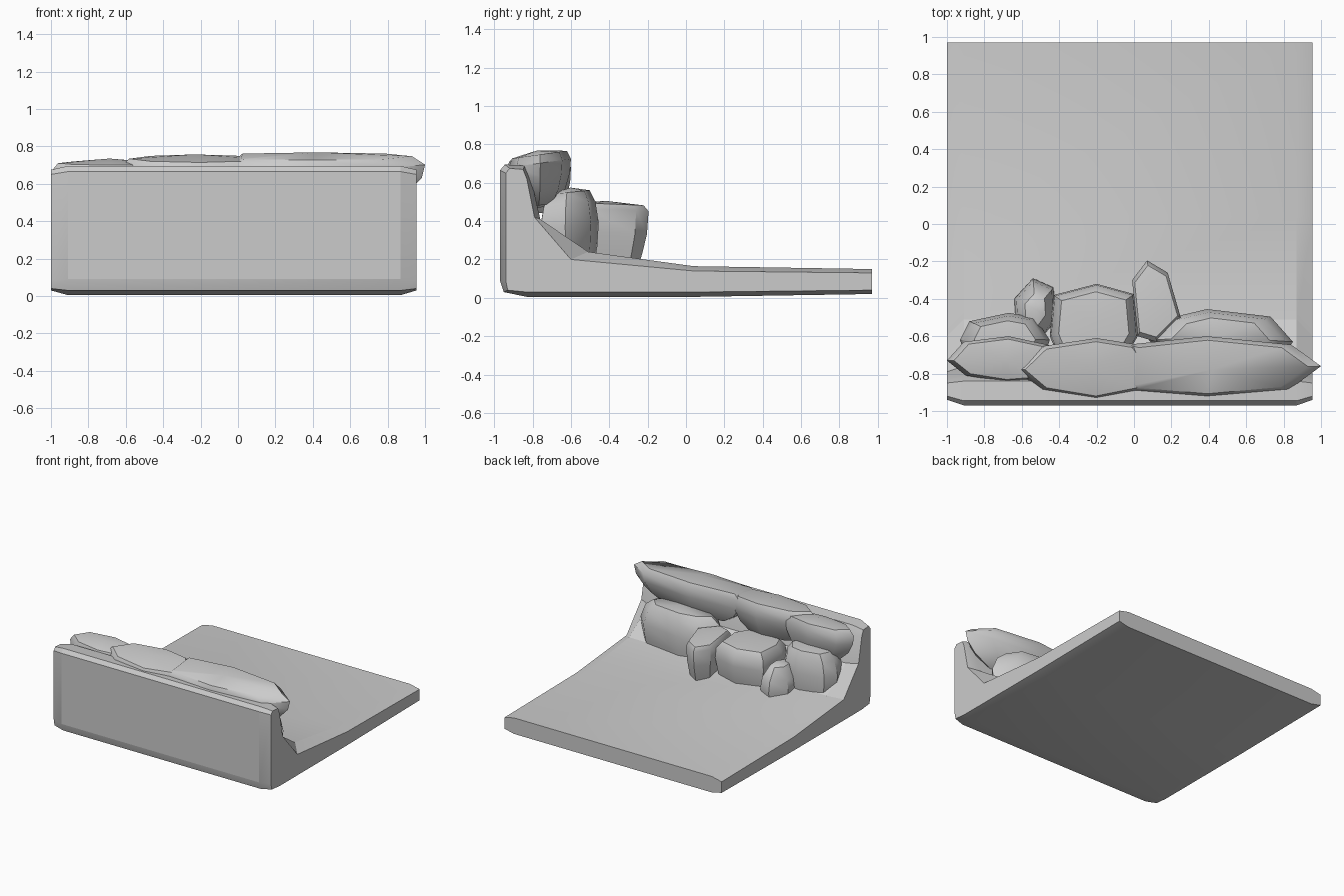
import bpy, bmesh, math

cube = bpy.data.objects.get("Cube")
if cube:
    bpy.data.objects.remove(cube, do_unlink=True)

stone = bpy.data.materials.new("light grey stone")
stone.use_nodes = True
stone.diffuse_color = (0.6, 0.6, 0.6, 1)
stone.node_tree.nodes["Principled BSDF"].inputs["Base Color"].default_value = (0.6, 0.6, 0.6, 1)


def loft(name, rings, angle, peak=None):
    """Skin equal-length closed rings, cap both ends (last one to a peak if given)."""
    bm = bmesh.new()
    loops = [[bm.verts.new(p) for p in ring] for ring in rings]
    n = len(loops[0])
    for a, b in zip(loops, loops[1:]):
        for i in range(n):
            j = (i + 1) % n
            bm.faces.new((a[i], a[j], b[j], b[i]))
    bm.faces.new(loops[0][::-1])
    if peak:
        tip = bm.verts.new(peak)
        for i in range(n):
            bm.faces.new((loops[-1][i], loops[-1][(i + 1) % n], tip))
    else:
        bm.faces.new(loops[-1])
    bmesh.ops.recalc_face_normals(bm, faces=bm.faces)
    mesh = bpy.data.meshes.new(name)
    bm.to_mesh(mesh)
    bm.free()
    obj = bpy.data.objects.new(name, mesh)
    bpy.context.collection.objects.link(obj)
    mesh.materials.append(stone)
    bpy.ops.object.select_all(action='DESELECT')
    obj.select_set(True)
    bpy.context.view_layer.objects.active = obj
    bpy.ops.object.shade_smooth_by_angle(angle=math.radians(angle))
    return obj


# Wall and ramp: full side profile in the middle, smaller one at both ends (y, z)
full = [(-.97, .09), (-.97, .665), (-.945, .695), (-.84, .69), (-.81, .63), (-.76, .41),
        (-.51, .24), (.04, .165), (.97, .15), (.97, .02), (.04, .005), (-.83, .005), (-.95, .03)]
ends = [(-.94, .09), (-.94, .65), (-.92, .675), (-.85, .67), (-.83, .62), (-.79, .42),
        (-.6, .2), (.04, .14), (.97, .13), (.97, .04), (.04, .03), (-.83, .03), (-.93, .04)]
loft("wall_and_ramp", [[(x, y, z) for y, z in prof] for x, prof in
     ((-1, ends), (-.91, full), (.87, full), (.955, ends))], 18)


def rock(name, plan, levels, top, tilt=0.0):
    """Boulder from a plan outline; levels are (z, scale), tilt raises the rear."""
    cx = sum(p[0] for p in plan) / len(plan)
    cy = sum(p[1] for p in plan) / len(plan)
    rings = [[(cx + (x - cx) * s, cy + (y - cy) * s, z + tilt * (y - cy) * s)
              for x, y in plan] for z, s in levels]
    loft(name, rings, 42, (cx, cy, top))


# Long stones along the top of the wall
cap = [(.47, .6), (.54, .84), (.62, .97), (.69, 1), (.735, .88)]
rock("cap_stone_right", [(-1, -.73), (-.91, -.63), (-.67, -.6), (-.44, -.65), (-.4, -.75),
     (-.5, -.83), (-.68, -.845), (-.9, -.81)],
     [(z - .025, s) for z, s in cap], .735, .1)
rock("cap_stone_middle", [(-.63, -.78), (-.5, -.655), (-.2, -.61), (.02, -.645), (.1, -.75),
     (.05, -.89), (-.2, -.94), (-.5, -.89)], cap, .757, .14)
rock("cap_stone_left", [(-.04, -.87), (-.03, -.645), (.39, -.6), (.84, -.645), (1, -.76),
     (.83, -.885), (.39, -.925), (-.02, -.89)],
     [(z + .01, s) for z, s in cap], .768, .14)

# Boulders at the foot of the wall
foot = [(.16, .85), (.25, .95), (.37, 1), (.48, .88), (.54, .68)]
rock("foot_boulder_right", [(-.93, -.62), (-.88, -.52), (-.67, -.475), (-.53, -.5),
     (-.45, -.62), (-.5, -.76), (-.88, -.76)], foot, .55)
rock("foot_boulder_middle", [(-.45, -.6), (-.43, -.38), (-.2, -.32), (0, -.375), (.02, -.6),
     (-.05, -.72), (-.4, -.72)],
     [(.14, .8), (.24, .92), (.36, 1), (.44, .97), (.49, .8)], .505)
rock("foot_boulder_left", [(.08, -.62), (.2, -.5), (.39, -.455), (.73, -.495), (.85, -.63),
     (.75, -.76), (.2, -.76)], [(z * 1.02, s) for z, s in foot], .575, .1)

# Small stones between the boulders
rock("small_stone_right", [(-.64, -.4), (-.54, -.29), (-.43, -.34), (-.42, -.52), (-.5, -.63),
     (-.63, -.55)], [(.14, .85), (.24, 1), (.33, .9), (.42, .5)], .44)
rock("small_stone_left", [(-.01, -.3), (.07, -.195), (.18, -.26), (.25, -.5), (.12, -.63),
     (.02, -.6)], [(.14, .72), (.24, .85), (.34, .96), (.46, 1), (.49, .88)], .505, -.04)
